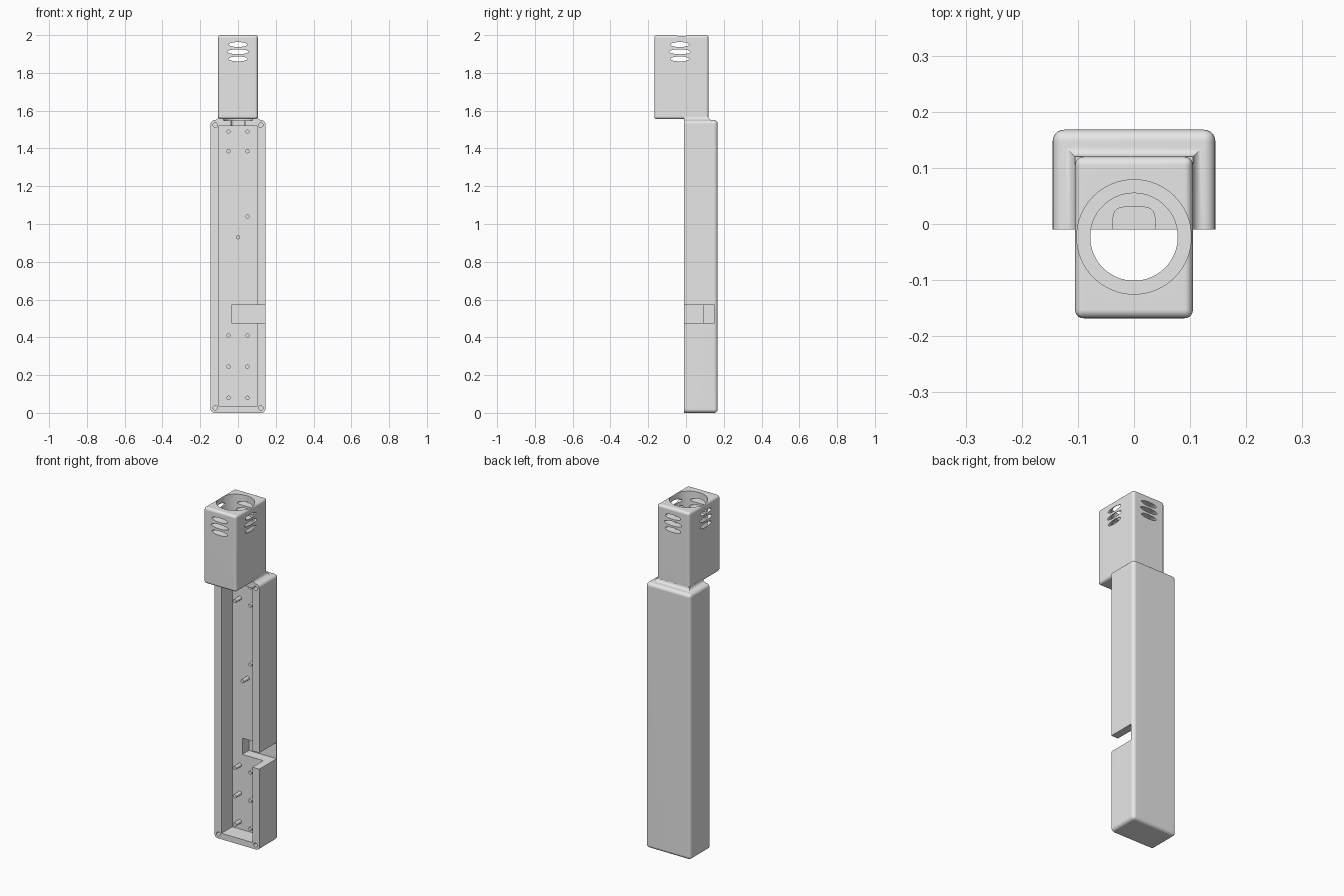
import bpy, bmesh, math
from mathutils import Matrix, Vector

cube = bpy.data.objects.get("Cube")
if cube:
    bpy.data.objects.remove(cube, do_unlink=True)

grey = bpy.data.materials.new("plain_grey")
grey.use_nodes = True
grey.diffuse_color = (0.8, 0.8, 0.8, 1)
grey.node_tree.nodes["Principled BSDF"].inputs["Base Color"].default_value = (0.8, 0.8, 0.8, 1)


def finish(name, bm):
    bmesh.ops.recalc_face_normals(bm, faces=bm.faces)
    mesh = bpy.data.meshes.new(name)
    bm.to_mesh(mesh)
    bm.free()
    mesh.materials.append(grey)
    obj = bpy.data.objects.new(name, mesh)
    bpy.context.collection.objects.link(obj)
    return obj


def box(name, lo, hi, radius=0, rule=None, segments=5):
    """Box between two corners; edges that pass the rule are rounded."""
    lo, hi = Vector(lo), Vector(hi)
    bm = bmesh.new()
    size = Matrix.Diagonal((*(hi - lo), 1))
    bmesh.ops.create_cube(bm, size=1, matrix=Matrix.Translation((lo + hi) / 2) @ size)
    if radius:
        edges = [e for e in bm.edges if rule is None or rule(*[v.co for v in e.verts])]
        bmesh.ops.bevel(bm, geom=edges, offset=radius, segments=segments,
                        profile=0.5, affect='EDGES')
    return finish(name, bm)


def rod(name, centre, axis, length, rx, ry=None, sides=24):
    """Round or elliptical rod along an axis; ry is the radius across z."""
    turn = {'X': Matrix.Rotation(math.pi / 2, 4, 'Z') @ Matrix.Rotation(math.pi / 2, 4, 'X'),
            'Y': Matrix.Rotation(math.pi / 2, 4, 'X'),
            'Z': Matrix.Identity(4)}[axis]
    bm = bmesh.new()
    bmesh.ops.create_cone(bm, cap_ends=True, segments=sides, radius1=1, radius2=1, depth=length,
                          matrix=Matrix.Translation(centre) @ turn
                          @ Matrix.Diagonal((rx, ry or rx, 1, 1)))
    return finish(name, bm)


def combine(target, tool, operation):
    mod = target.modifiers.new("combine", 'BOOLEAN')
    mod.operation, mod.solver, mod.object = operation, 'EXACT', tool
    bpy.context.view_layer.objects.active = target
    bpy.ops.object.modifier_apply(modifier=mod.name)
    bpy.data.objects.remove(tool, do_unlink=True)


def smooth(obj):
    bpy.ops.object.select_all(action='DESELECT')
    obj.select_set(True)
    bpy.context.view_layer.objects.active = obj
    bpy.ops.object.shade_smooth_by_angle(angle=math.radians(30))


FRONT = -0.01      # open front plane of the handle
TOP = 1.55         # top of the handle
HEAD_X, HEAD_BACK = 0.105, 0.12

# Handle shell: rounded everywhere except around the open front
shell = box("housing", (-0.145, FRONT, 0), (0.145, 0.168, TOP), 0.02,
            lambda a, b: max(a.y, b.y) > 0)

# Concave fillet where the head meets the handle
bm = bmesh.new()
steps, r = 6, 0.018
profile = [(r, TOP - 0.01)]
for i in range(steps + 1):
    t = i / steps * math.pi / 2
    profile.append((r * (1 - math.sin(t)), TOP + r * (1 - math.cos(t))))
rings = []
for off, z in profile:
    w, back = HEAD_X + off, HEAD_BACK + off
    rings.append([bm.verts.new((x, y, z)) for x, y in
                  ((-w, FRONT), (w, FRONT), (w, back), (-w, back))])
for a, b in zip(rings, rings[1:]):
    for i in range(4):
        j = (i + 1) % 4
        bm.faces.new((a[i], a[j], b[j], b[i]))
bm.faces.new(rings[0][::-1])
bm.faces.new(rings[-1])
combine(shell, finish("neck_fillet", bm), 'UNION')

# Head block
head = box("head", (-HEAD_X, -0.168, 1.555), (HEAD_X, HEAD_BACK, 2), 0.015)
combine(shell, head, 'UNION')

# Head bore: wide above, narrower lip at the bottom
bore_y = -0.023
cutters = [
    rod("wide_bore", (0, bore_y, 1.85), 'Z', 0.5, 0.102, sides=64),
    rod("narrow_bore", (0, bore_y, 1.799), 'Z', 0.5, 0.078, sides=64),
]

# Lens-shaped vents through all four sides of the head
for z, half in ((1.95, 0.05), (1.912, 0.056), (1.874, 0.05)):
    cutters.append(rod("vent", (0, 0, z), 'Y', 0.6, half, 0.013, 32))
    cutters.append(rod("vent", (0, -0.033, z), 'X', 0.6, half, 0.013, 32))

# Handle cavity, cable passage and side slot
cutters += [
    box("cavity", (-0.1, -0.1, 0.035), (0.1, 0.09, 1.52)),
    box("cable_passage", (-0.037, -0.03, 1.5), (0.037, 0.03, 1.56), 0.018,
        lambda a, b: min(a.y, b.y) > 0 and abs(a.z - b.z) > 0.01),
    box("side_slot", (-0.035, -0.1, 0.475), (0.2, 0.15, 0.57)),
]

# Screw holes in the corners of the rim
for x in (-0.12, 0.12):
    for z in (0.026, 1.524):
        cutters.append(rod("screw_hole", (x, 0, z), 'Y', 0.16, 0.012))

for cutter in cutters:
    combine(shell, cutter, 'DIFFERENCE')
smooth(shell)
normals = shell.modifiers.new("even_shading", 'WEIGHTED_NORMAL')
normals.keep_sharp = True

# Mounting pins on the cavity floor
spots = [(x, z) for z in (0.08, 0.245, 0.41, 1.385, 1.49) for x in (-0.05, 0.05)]
for x, z in spots + [(0.05, 1.04), (0, 0.93)]:
    smooth(rod("mounting_pin", (x, 0.07, z), 'Y', 0.06, 0.011))
